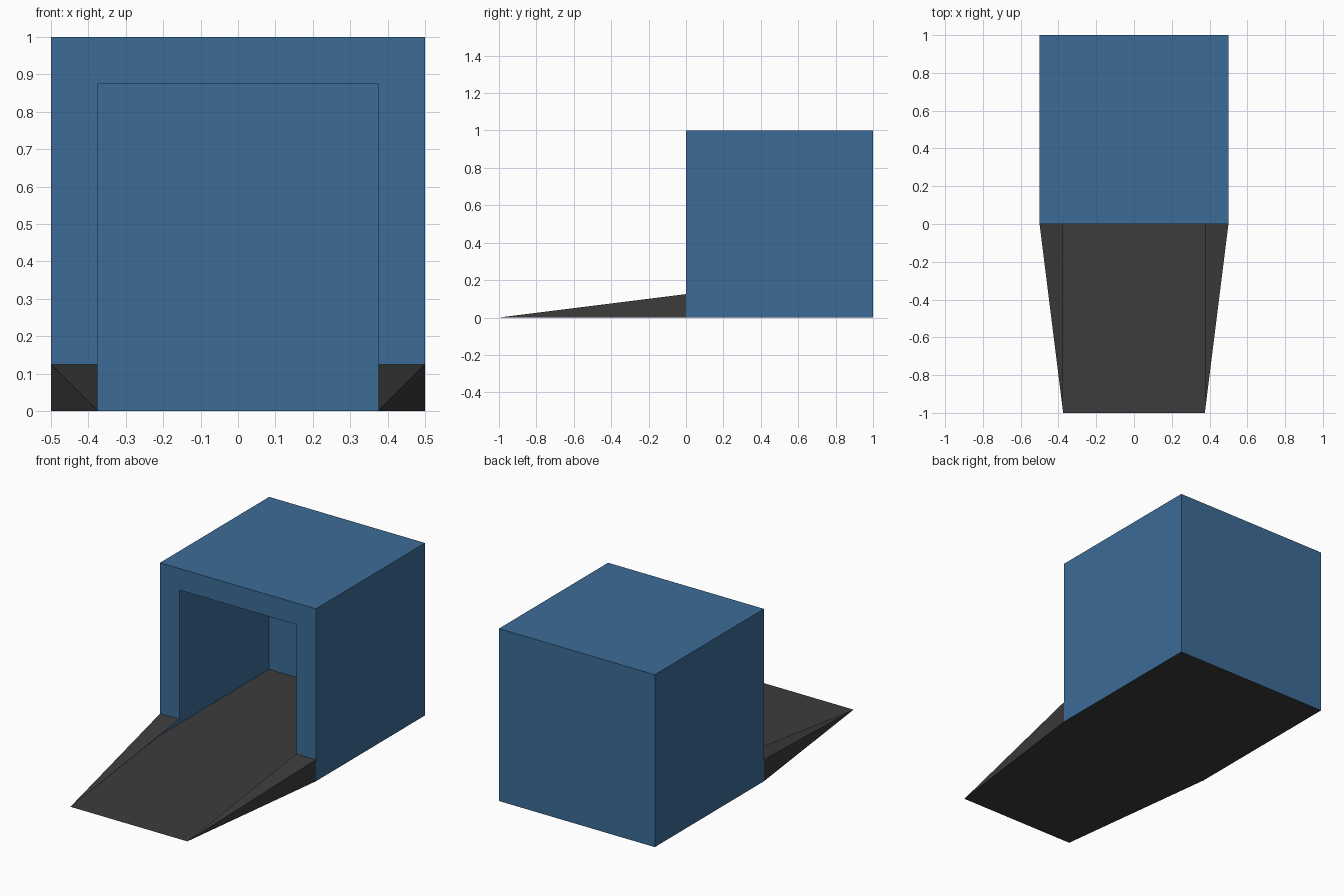
import bpy, bmesh
from mathutils import Matrix

if "Cube" in bpy.data.objects:
    bpy.data.objects.remove(bpy.data.objects["Cube"])


def material(name, rgb):
    mat = bpy.data.materials.new(name)
    mat.diffuse_color = (*rgb, 1)
    mat.use_nodes = True
    mat.node_tree.nodes["Principled BSDF"].inputs["Base Color"].default_value = mat.diffuse_color
    return mat


BLUE = material("blue_paint", (0.045, 0.15, 0.31))
DARK = material("dark_floor", (0.045, 0.045, 0.045))


def finish(name, bm, mat, mirror=False):
    mesh = bpy.data.meshes.new(name)
    bm.to_mesh(mesh)
    bm.free()
    mesh.materials.append(mat)
    obj = bpy.data.objects.new(name, mesh)
    bpy.context.collection.objects.link(obj)
    if mirror:
        obj.modifiers.new("mirror", 'MIRROR')
    return obj


def panels(name, polygons, mat, mirror=False):
    bm = bmesh.new()
    for points in polygons:
        bm.faces.new([bm.verts.new(p) for p in points])
    bmesh.ops.remove_doubles(bm, verts=bm.verts, dist=1e-5)
    return finish(name, bm, mat, mirror)


W, D, H = 0.5, 0.375, 0.125   # half width, half doorway, wing height

# Thin-walled shell: a cube without its front and bottom
bm = bmesh.new()
bmesh.ops.create_cube(bm, size=1, matrix=Matrix.Translation((0, 0.5, 0.5)))
bm.normal_update()
gone = [f for f in bm.faces if f.normal.y < -0.9 or f.normal.z < -0.9]
bmesh.ops.delete(bm, geom=gone, context='FACES')
finish("box_shell", bm, BLUE)

# Doorway frame, its legs resting on the ramp wings
outline = [(-W, H), (-D, H), (-D, 1 - H), (D, 1 - H), (D, H), (W, H), (W, 1), (-W, 1)]
panels("doorway_frame", [[(x, 0, z) for x, z in outline]], BLUE)

# Flat floor running out of the box and tapering at the front
panels("floor", [[(-D, -1, 0), (D, -1, 0), (W, 0, 0), (W, 1, 0), (-W, 1, 0), (-W, 0, 0)]], DARK)

# Sloping wings beside the entrance, open on the inside
tip = (D, -1, 0)
panels("entrance_wings", [
    [tip, (W, 0, 0), (W, 0, H)],
    [tip, (W, 0, H), (D, 0, H)],
], DARK, mirror=True)
